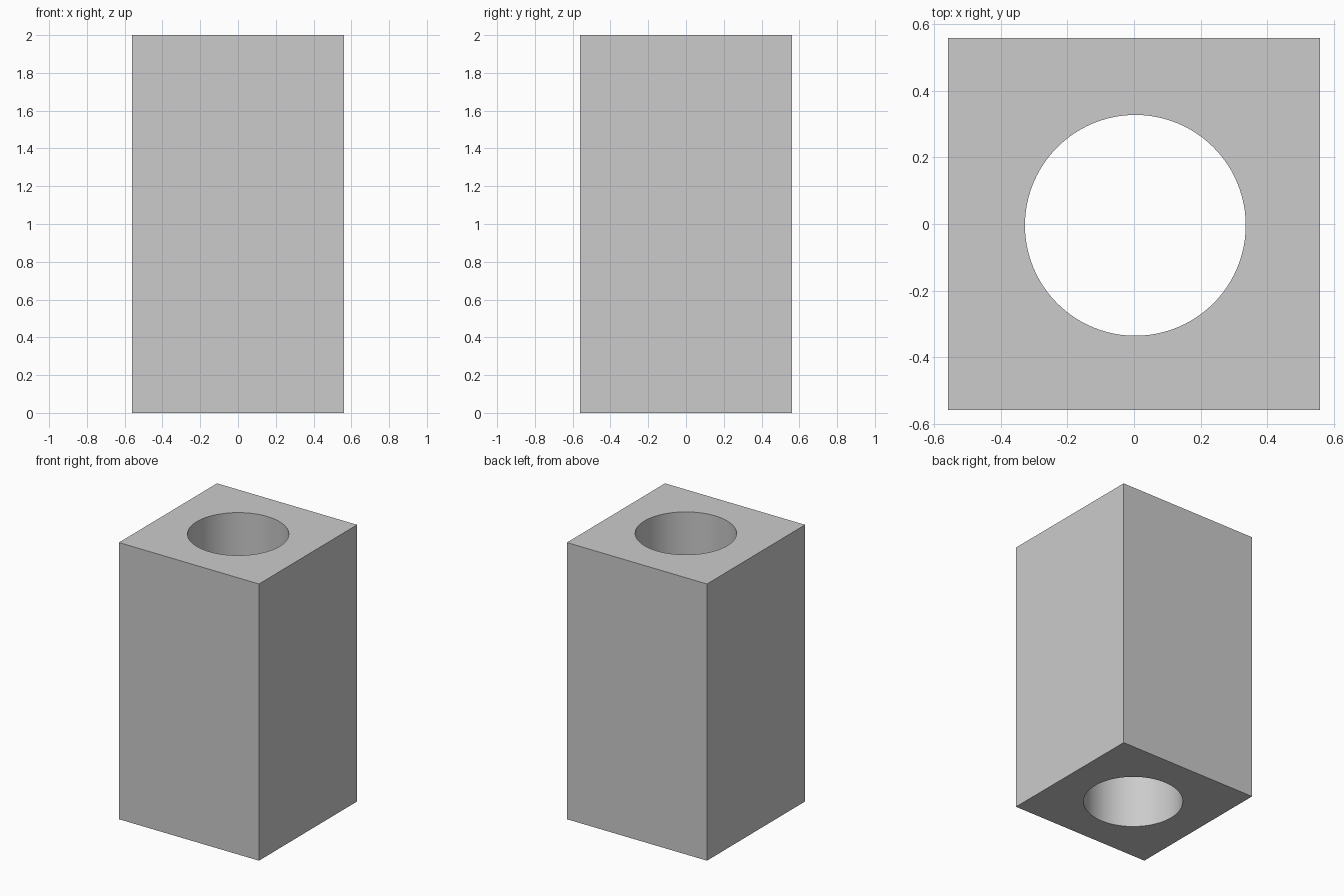
import bpy
import math

if "Cube" in bpy.data.objects:
    bpy.data.objects.remove(bpy.data.objects["Cube"])

WIDTH, HEIGHT = 1.12, 2.0
HOLE_RADIUS = 0.332
HOLE_X, HOLE_Y = 0.004, -0.004

# Square block standing on the ground
bpy.ops.mesh.primitive_cube_add(size=1, location=(0, 0, HEIGHT / 2))
block = bpy.context.object
block.name = "bored_block"
block.scale = (WIDTH, WIDTH, HEIGHT)
bpy.ops.object.transform_apply(location=True, rotation=False, scale=True)

# Round cutter running the full height
bpy.ops.mesh.primitive_cylinder_add(vertices=96, radius=HOLE_RADIUS, depth=HEIGHT + 0.4,
                                    location=(HOLE_X, HOLE_Y, HEIGHT / 2))
cutter = bpy.context.object
cutter.name = "bore_cutter"

# Bore the through hole
bore = block.modifiers.new("bore", 'BOOLEAN')
bore.operation = 'DIFFERENCE'
bore.solver = 'EXACT'
bore.object = cutter
bpy.ops.object.select_all(action='DESELECT')
block.select_set(True)
bpy.context.view_layer.objects.active = block
bpy.ops.object.modifier_apply(modifier=bore.name)
bpy.data.objects.remove(cutter, do_unlink=True)

# Smooth bore wall, sharp rims and block edges
bpy.ops.object.shade_smooth_by_angle(angle=math.radians(30))
